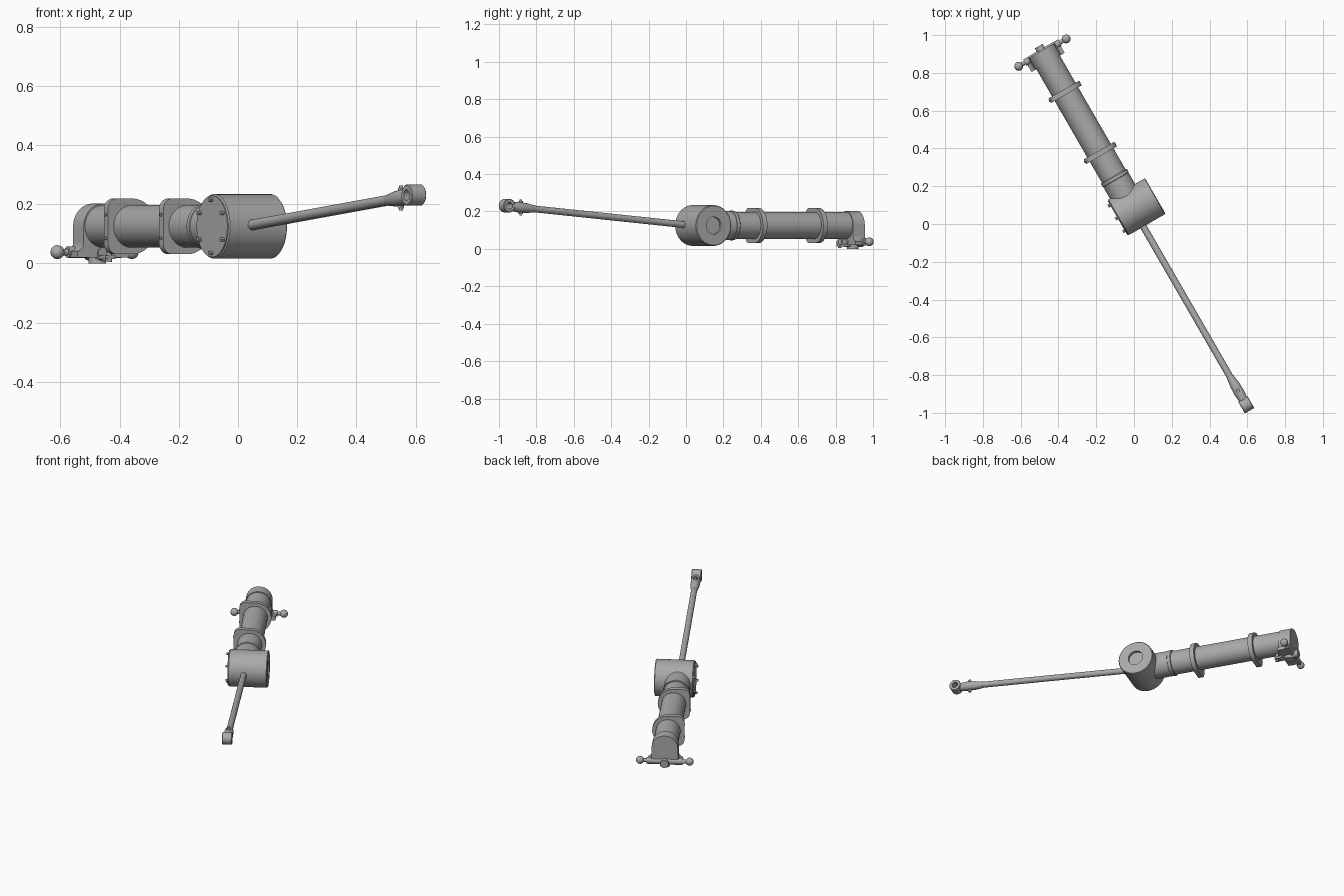
import bpy, bmesh, math
from mathutils import Matrix, Vector

cube = bpy.data.objects.get("Cube")
if cube:
    bpy.data.objects.remove(cube, do_unlink=True)

grey = bpy.data.materials.new("machine_grey")
grey.use_nodes = True
COLOUR = (0.4, 0.4, 0.4, 1)
grey.diffuse_color = COLOUR
grey.node_tree.nodes["Principled BSDF"].inputs["Base Color"].default_value = COLOUR

# Everything is laid out along local y, then swung into place
SWING = Matrix.Rotation(math.radians(30), 4, "Z")
MID = 0.034    # sideways centre line
AXIS = 0.125   # height of the main axis


def finish(name, bm):
    bmesh.ops.recalc_face_normals(bm, faces=bm.faces)
    bm.transform(SWING)
    mesh = bpy.data.meshes.new(name)
    bm.to_mesh(mesh)
    bm.free()
    mesh.materials.append(grey)
    ob = bpy.data.objects.new(name, mesh)
    bpy.context.collection.objects.link(ob)
    bpy.ops.object.select_all(action="DESELECT")
    ob.select_set(True)
    bpy.context.view_layer.objects.active = ob
    bpy.ops.object.shade_smooth_by_angle(angle=math.radians(35))
    return ob


def lathe(name, start, direction, profile, sides=48, ring=False):
    """Turn (radius, distance) pairs around an axis."""
    bm = bmesh.new()
    d = Vector(direction).normalized()
    turn = d.to_track_quat("Z", "Y")
    loops = []
    for r, t in profile:
        loops.append([bm.verts.new(Vector(start) + turn @ Vector(
            (r * math.cos(math.tau * i / sides), r * math.sin(math.tau * i / sides), t)))
            for i in range(sides)])
    pairs = list(zip(loops, loops[1:]))
    if ring:
        pairs.append((loops[-1], loops[0]))
    else:
        bm.faces.new(loops[0])
        bm.faces.new(loops[-1])
    for a, b in pairs:
        for i in range(sides):
            j = (i + 1) % sides
            bm.faces.new((a[i], a[j], b[j], b[i]))
    return finish(name, bm)


def rod(name, a, b, r0, r1=None, sides=24):
    a, b = Vector(a), Vector(b)
    return lathe(name, a, b - a, [(r0, 0), (r1 or r0, (b - a).length)], sides)


def prism(name, outline, y0, y1):
    """Extrude an (x, z) outline along local y."""
    bm = bmesh.new()
    face = bm.faces.new([bm.verts.new((x, y0, z)) for x, z in outline])
    out = bmesh.ops.extrude_face_region(bm, geom=[face])
    verts = [g for g in out["geom"] if isinstance(g, bmesh.types.BMVert)]
    bmesh.ops.translate(bm, verts=verts, vec=(0, y1 - y0, 0))
    return finish(name, bm)


def arc(cx, cz, r, a0, a1, n=24):
    return [(cx + r * math.cos(math.radians(a0 + (a1 - a0) * i / n)),
             cz + r * math.sin(math.radians(a0 + (a1 - a0) * i / n))) for i in range(n + 1)]


def ball(name, centre, r):
    bm = bmesh.new()
    bmesh.ops.create_uvsphere(bm, u_segments=24, v_segments=14, radius=r,
                              matrix=Matrix.Translation(centre))
    return finish(name, bm)


# Cross drum, with a shallow recess in its left end
DRUM_Y = 0.072
lathe("drum", (-0.056, DRUM_Y, AXIS), (1, 0, 0),
      [(0.104, 0), (0.109, 0.004), (0.109, 0.224), (0.105, 0.228),
       (0.046, 0.228), (0.046, 0.212)], 64)
lathe("drum_cover", (-0.06, DRUM_Y, AXIS), (1, 0, 0), [(0.104, 0), (0.104, 0.006)], 64)
for i in range(6):
    a = math.radians(30 + 60 * i)
    y, z = DRUM_Y + 0.09 * math.cos(a), AXIS + 0.09 * math.sin(a)
    rod("cover_bolt", (-0.058, y, z), (-0.072, y, z), 0.008, sides=6)

# Main tube and its neck
lathe("tube", (MID, 0.1, AXIS), (0, 1, 0), [(0.072, 0), (0.072, 0.9)], 64)
lathe("neck", (MID, 0.1, AXIS), (0, 1, 0),
      [(0.077, 0), (0.077, 0.15), (0.079, 0.152), (0.079, 0.17), (0.076, 0.173)], 64)

# Clamps: round on the left, squared off on the right with screws
for y in (0.415, 0.788):
    outline = (arc(MID, AXIS, 0.094, -90, 90, 32)
               + arc(-0.025, AXIS + 0.059, 0.035, 90, 180, 8)
               + arc(-0.025, AXIS - 0.059, 0.035, 180, 270, 8))
    prism("clamp", outline, y - 0.014, y + 0.014)
    for dz in (-0.04, 0.04):
        rod("clamp_screw", (-0.055, y, AXIS + dz), (-0.064, y, AXIS + dz), 0.006, sides=12)

# Arched end cap, flared at the foot
FOOT = 0.02
outline = (arc(MID, AXIS, 0.077, 0, 180, 32)
           + [(MID - 0.077, 0.07)] + arc(MID - 0.107, 0.07, 0.03, 0, -80, 8)
           + [(MID - 0.1, FOOT), (MID + 0.1, FOOT)]
           + arc(MID + 0.107, 0.07, 0.03, 260, 180, 8))
prism("end_cap", outline, 0.968, 1.04)

# Cross handle with ball ends
HANDLE = Vector((MID, 1.028, 0.038))
for side in (-1, 1):
    rod("handle_arm", HANDLE, HANDLE + Vector((side * 0.107, 0, 0)), 0.021, 0.019)
    rod("handle_neck", HANDLE, HANDLE + Vector((side * 0.14, 0, 0)), 0.011)
    ball("handle_ball", HANDLE + Vector((side * 0.145, 0, 0)), 0.0235)

# Latch below the tube
rod("latch_pin", (MID, 0.96, 0.034), (MID, 1.068, 0.034), 0.024)
rod("latch_boss", (MID, 1.01, 0), (MID, 1.01, 0.05), 0.03)
prism("latch_strap", [(MID - 0.02, 0.014), (MID + 0.02, 0.014),
                      (MID + 0.02, 0.026), (MID - 0.02, 0.026)], 0.92, 1.01)
rod("latch_bolt", (MID, 0.93, 0.004), (MID, 0.93, 0.06), 0.009, sides=12)

# Long rod, rising toward the front
def on_rod(y):
    return Vector((0.036, y, 0.1265 - 0.091 * y))


rod("push_rod", on_rod(0.0), on_rod(-1.0), 0.018)
lathe("rod_socket", on_rod(-0.955), on_rod(-1) - on_rod(0),
      [(0.019, 0), (0.026, 0.05), (0.028, 0.1), (0.022, 0.15)], 24)

# Pinch bolt and eye at the tip
pinch = on_rod(-1.04)
rod("pinch_bolt", pinch - Vector((0, 0, 0.042)), pinch + Vector((0, 0, 0.042)), 0.007, sides=12)
for dz in (-0.03, 0.03):
    rod("pinch_nut", pinch + Vector((0, 0, dz - 0.006)), pinch + Vector((0, 0, dz + 0.006)), 0.012, sides=6)
eye = on_rod(-1.126) + Vector((0, 0, 0.002))
lathe("rod_eye", eye - Vector((0.029, 0, 0)), (1, 0, 0),
      [(0.018, 0), (0.033, 0), (0.036, 0.003), (0.036, 0.055), (0.033, 0.058), (0.018, 0.058)],
      32, ring=True)
